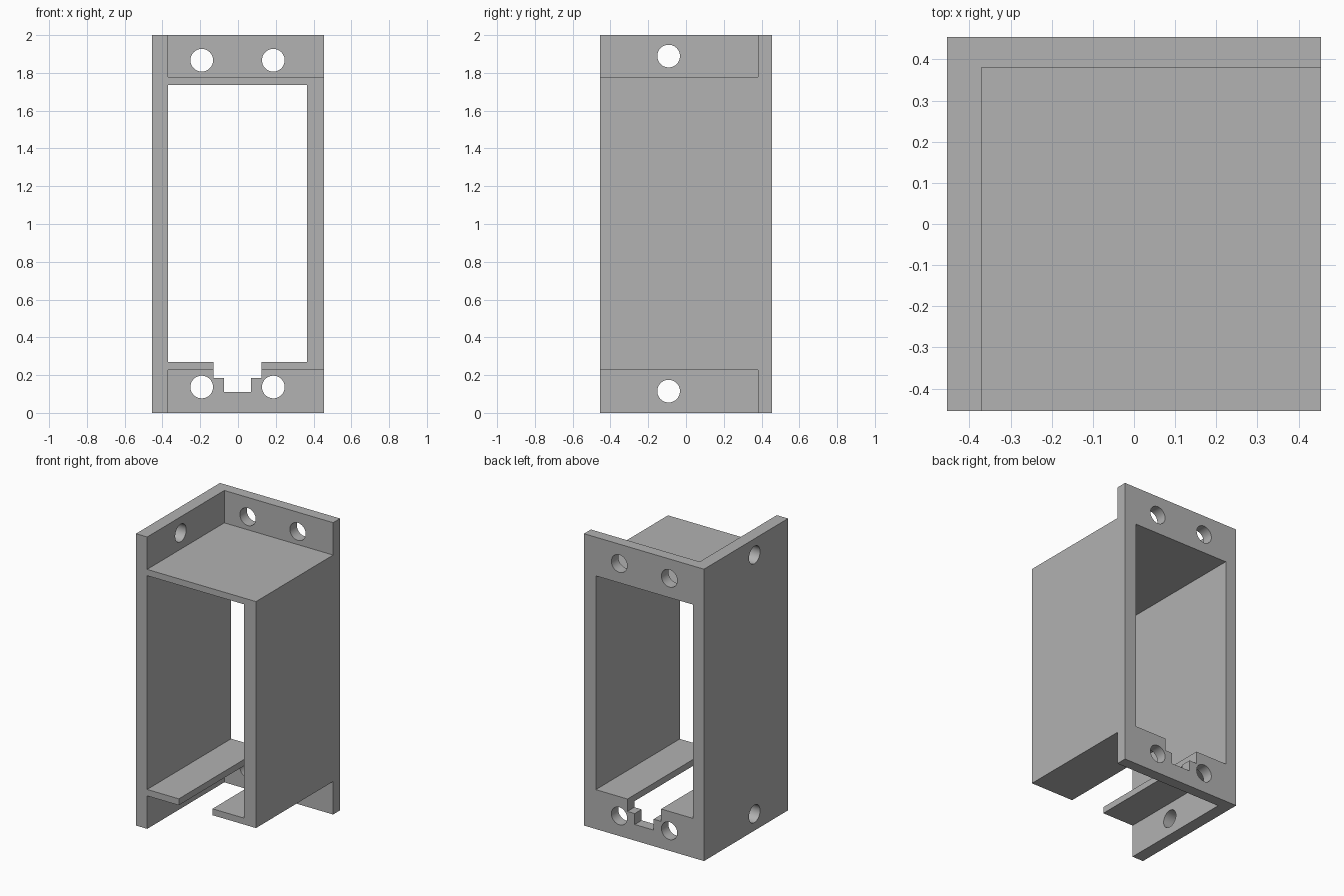
import bpy
import math
from mathutils import Vector

cube = bpy.data.objects.get("Cube")
if cube:
    bpy.data.objects.remove(cube, do_unlink=True)

HALF = 0.455        # half width and half depth
INNER_X = -0.37     # inner face of the tall side plate
INNER_Y = 0.38      # inner face of the back plate
HOLE_R = 0.06

grey = bpy.data.materials.new("plain grey")
grey.use_nodes = True
colour = (0.445, 0.445, 0.445, 1)
grey.diffuse_color = colour
grey.node_tree.nodes["Principled BSDF"].inputs["Base Color"].default_value = colour


def box(name, low, high):
    """Box spanning two opposite corners."""
    low, high = Vector(low), Vector(high)
    bpy.ops.mesh.primitive_cube_add(size=1, location=(low + high) / 2)
    ob = bpy.context.object
    ob.name = name
    ob.scale = high - low
    bpy.ops.object.transform_apply(location=True, rotation=True, scale=True)
    return ob


def drill(name, location, rotation):
    """Short round cutter for a screw hole."""
    bpy.ops.mesh.primitive_cylinder_add(vertices=48, radius=HOLE_R, depth=0.3,
                                        location=location, rotation=rotation)
    ob = bpy.context.object
    ob.name = name
    bpy.ops.object.transform_apply(location=True, rotation=True, scale=True)
    return ob


def cut(body, cutter):
    """Subtract a cutter and discard it."""
    cutter.hide_render = True
    mod = body.modifiers.new(cutter.name, "BOOLEAN")
    mod.operation = "DIFFERENCE"
    mod.solver = "EXACT"
    mod.object = cutter
    bpy.context.view_layer.objects.active = body
    bpy.ops.object.modifier_apply(modifier=mod.name)
    bpy.data.objects.remove(cutter, do_unlink=True)


# Solid block that becomes the housing
housing = box("housing", (-HALF, -HALF, 0), (HALF, HALF, 2))

# Corner recesses leave the tall side plate and back plate standing
cut(housing, box("top_recess", (INNER_X, -1, 1.778), (1, INNER_Y, 3)))
cut(housing, box("bottom_recess", (INNER_X, -1, -1), (1, INNER_Y, 0.226)))

# Open tunnel from front to back
cut(housing, box("tunnel", (INNER_X, -1, 0.27), (0.365, 1, 1.735)))

# Stepped cable slot through the lower shelf and back plate
cut(housing, box("shelf_slot", (-0.13, -1, 0.185), (0.125, 1, 0.4)))
cut(housing, box("cable_notch", (-0.073, 0.2, 0.11), (0.07, 1, 0.3)))

# Screw holes in the back plate and in the side plate
quarter = math.pi / 2
for z in (0.137, 1.867):
    for x in (-0.192, 0.187):
        cut(housing, drill("back_hole", (x, 0.42, z), (quarter, 0, 0)))
for z in (0.115, 1.889):
    cut(housing, drill("side_hole", (-0.41, -0.092, z), (0, quarter, 0)))

housing.data.materials.clear()
housing.data.materials.append(grey)
bpy.ops.object.select_all(action="DESELECT")
housing.select_set(True)
bpy.context.view_layer.objects.active = housing
bpy.ops.object.shade_smooth_by_angle(angle=math.radians(30))
